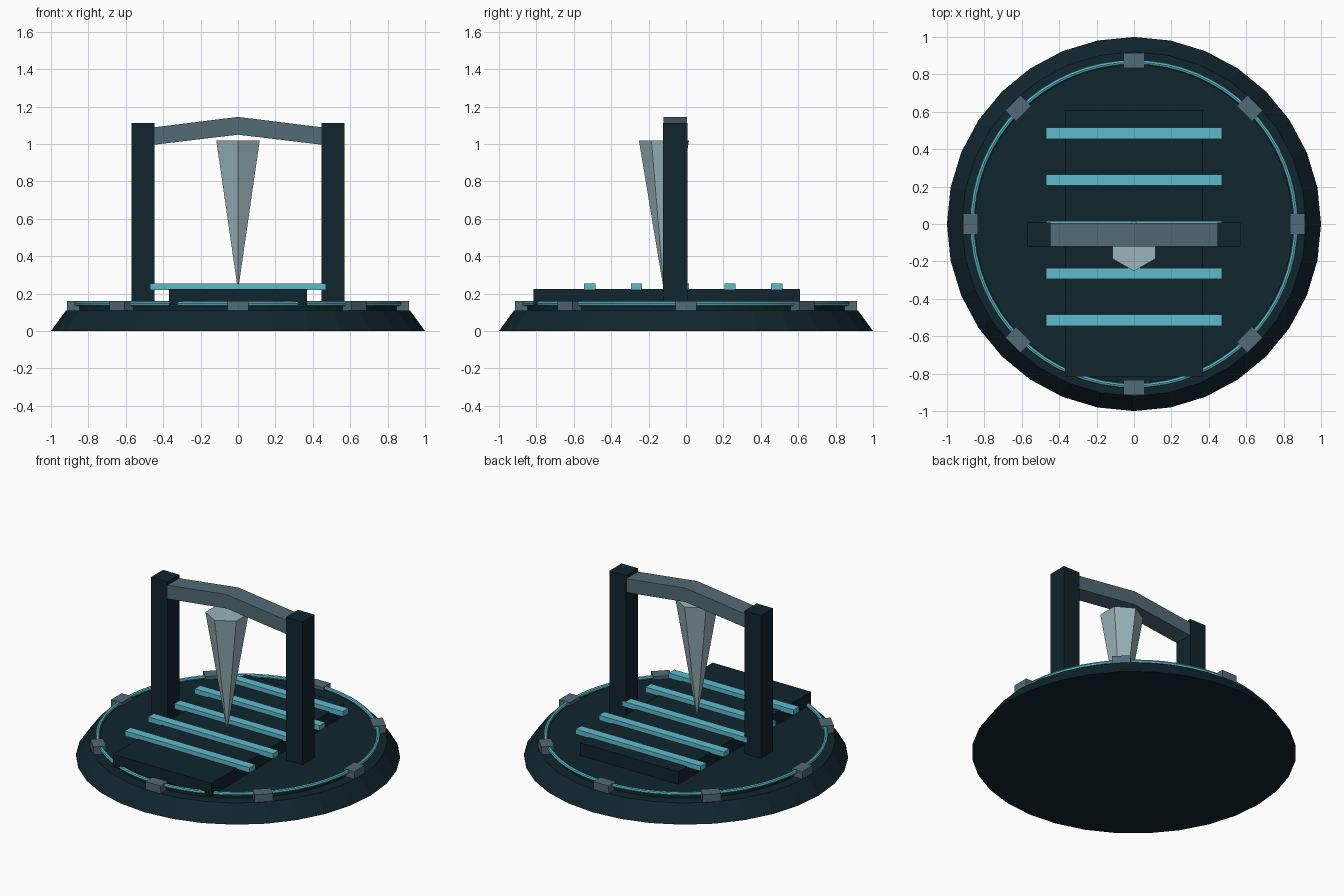
import bpy, bmesh, math
from mathutils import Matrix, Vector

cube = bpy.data.objects.get("Cube")
if cube:
    bpy.data.objects.remove(cube, do_unlink=True)


def make_material(name, rgb):
    mat = bpy.data.materials.new(name)
    mat.use_nodes = True
    mat.diffuse_color = (*rgb, 1)
    mat.node_tree.nodes["Principled BSDF"].inputs["Base Color"].default_value = (*rgb, 1)
    return mat


navy = make_material("dark navy", (0.005, 0.018, 0.027))
cyan = make_material("bright cyan", (0.11, 0.50, 0.61))
slate = make_material("slate grey", (0.085, 0.145, 0.18))
pale = make_material("pale grey", (0.32, 0.46, 0.49))


def finish(name, bm, mat):
    bmesh.ops.recalc_face_normals(bm, faces=bm.faces)
    mesh = bpy.data.meshes.new(name)
    bm.to_mesh(mesh)
    bm.free()
    mesh.materials.append(mat)
    obj = bpy.data.objects.new(name, mesh)
    bpy.context.collection.objects.link(obj)
    return obj


def box(name, low, high, mat, turn=0):
    low, high = Vector(low), Vector(high)
    bm = bmesh.new()
    bmesh.ops.create_cube(bm, size=1)
    bmesh.ops.scale(bm, vec=high - low, verts=bm.verts)
    bmesh.ops.translate(bm, vec=(low + high) / 2, verts=bm.verts)
    bmesh.ops.rotate(bm, matrix=Matrix.Rotation(turn, 3, "Z"), verts=bm.verts)
    return finish(name, bm, mat)


def frustum(name, sides, r_low, r_high, z_low, z_high, mat, y=0, turn=0):
    bm = bmesh.new()
    bmesh.ops.create_cone(bm, cap_ends=True, segments=sides, radius1=r_low,
                          radius2=r_high, depth=z_high - z_low)
    bmesh.ops.rotate(bm, matrix=Matrix.Rotation(turn, 3, "Z"), verts=bm.verts)
    bmesh.ops.translate(bm, vec=(0, y, (z_low + z_high) / 2), verts=bm.verts)
    return finish(name, bm, mat)


# Round plinth with a low raised floor
frustum("plinth", 32, 1.0, 0.92, 0, 0.11, navy)
frustum("floor_disc", 64, 0.85, 0.85, 0.10, 0.14, navy)

# Glowing ring and the eight clamps that hold it
bpy.ops.mesh.primitive_torus_add(major_segments=64, minor_segments=8, major_radius=0.865,
                                 minor_radius=0.013, location=(0, 0, 0.147))
ring = bpy.context.object
ring.name = "glow_ring"
ring.data.materials.append(cyan)
bpy.ops.object.shade_smooth_by_angle()
for i in range(8):
    box(f"ring_clamp_{i + 1}", (0.835, -0.057, 0.108), (0.915, 0.057, 0.162), slate,
        i * math.pi / 4)

# Long slab with cross strips
box("slab", (-0.37, -0.815, 0.14), (0.37, 0.61, 0.226), navy)
for i in range(5):
    y = -0.515 + 0.25 * i
    box(f"cross_strip_{i + 1}", (-0.47, y - 0.03, 0.22), (0.47, y + 0.03, 0.255), cyan)

# Gate posts
for side, x in (("left", 0.508), ("right", -0.508)):
    box(f"{side}_post", (x - 0.062, -0.122, 0.12), (x + 0.062, 0.008, 1.112), navy)

# Shallow peaked beam between the posts
bm = bmesh.new()
profile = [(-0.46, 0.995), (0, 1.05), (0.46, 0.995), (0.46, 1.088), (0, 1.145), (-0.46, 1.088)]
face = bm.faces.new([bm.verts.new((x, -0.12, z)) for x, z in profile])
sweep = bmesh.ops.extrude_face_region(bm, geom=[face])
bmesh.ops.translate(bm, vec=(0, 0.125, 0),
                    verts=[v for v in sweep["geom"] if isinstance(v, bmesh.types.BMVert)])
finish("peaked_beam", bm, slate)

# Six-sided spike pointing down
frustum("hanging_spike", 6, 0.002, 0.134, 0.226, 1.02, pale, y=-0.118,
        turn=0)
